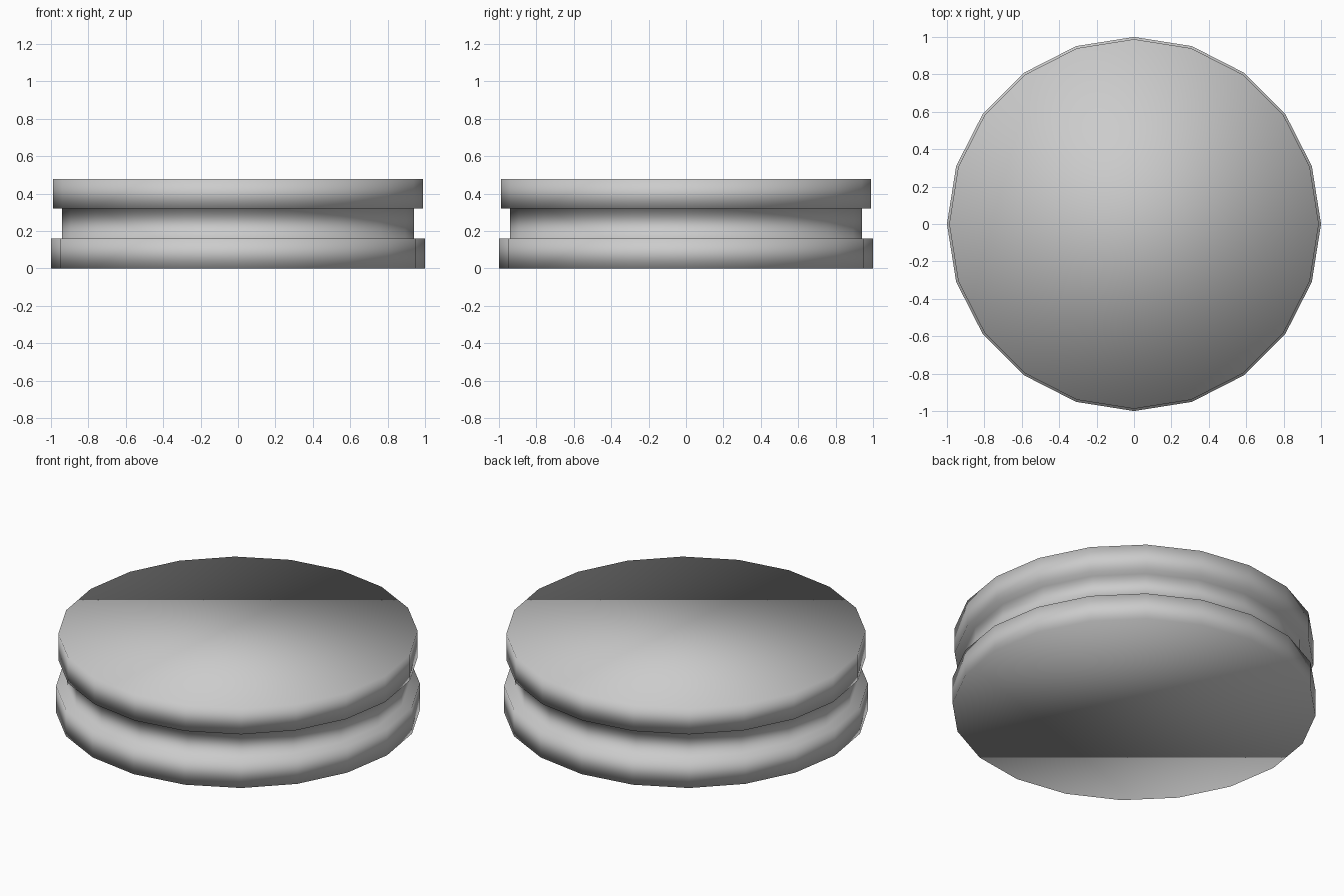
import bpy, bmesh, math

if "Cube" in bpy.data.objects:
    bpy.data.objects.remove(bpy.data.objects["Cube"])

SIDES = 20
# (radius, height) of each ring: lower rim, recessed waist, upper rim
PROFILE = [(1.0, 0.0), (1.0, 0.16), (0.94, 0.16),
           (0.94, 0.32), (0.988, 0.32), (0.988, 0.477)]

bm = bmesh.new()
rings = []
for r, z in PROFILE:
    rings.append([bm.verts.new((r * math.cos(2 * math.pi * i / SIDES),
                                r * math.sin(2 * math.pi * i / SIDES), z))
                  for i in range(SIDES)])

# walls and ledges
for low, high in zip(rings, rings[1:]):
    for i in range(SIDES):
        j = (i + 1) % SIDES
        bm.faces.new((low[i], low[j], high[j], high[i]))

# flat caps
bm.faces.new(rings[0][::-1])
bm.faces.new(rings[-1])

# soft shading over the whole body, caps included
for f in bm.faces:
    f.smooth = True

mesh = bpy.data.meshes.new("grooved_disc")
bm.to_mesh(mesh)
bm.free()
disc = bpy.data.objects.new("grooved_disc", mesh)
bpy.context.collection.objects.link(disc)
